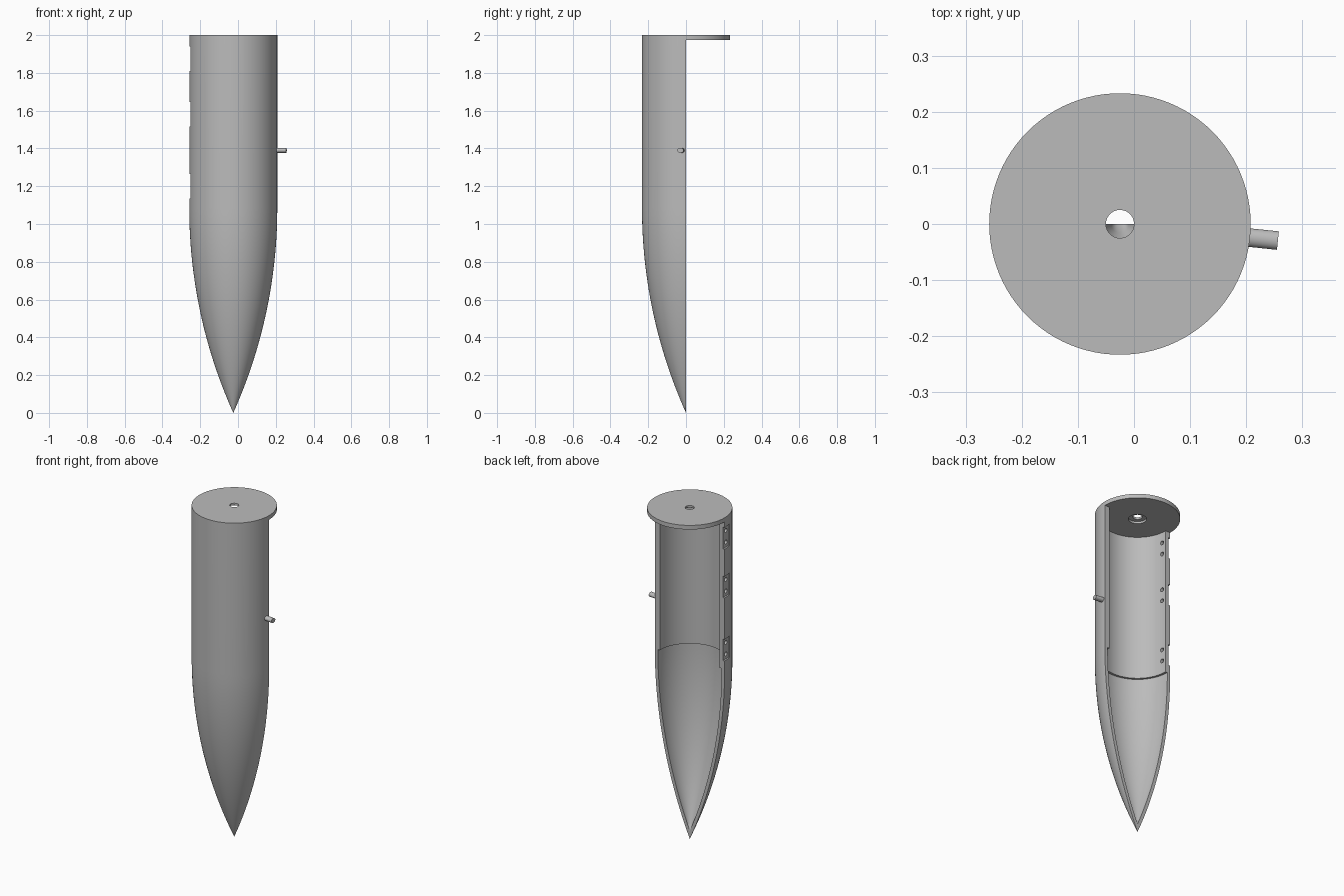
import bpy, bmesh, math
from mathutils import Matrix, Vector

cube = bpy.data.objects.get("Cube")
if cube:
    bpy.data.objects.remove(cube, do_unlink=True)

CX = -0.025          # axis of the round parts
R, R_IN = 0.233, 0.2
NOSE_H = 1.085       # ogive height
TOP, PLATE = 2.0, 0.025
NOSE_WALL = 0.02
SEGS = 96

grey = bpy.data.materials.new("plain grey")
grey.use_nodes = True
colour = (0.5, 0.5, 0.5, 1)
grey.diffuse_color = colour
grey.node_tree.nodes["Principled BSDF"].inputs["Base Color"].default_value = colour


def finish(name, bm):
    bmesh.ops.recalc_face_normals(bm, faces=bm.faces)
    mesh = bpy.data.meshes.new(name)
    bm.to_mesh(mesh)
    bm.free()
    mesh.materials.append(grey)
    obj = bpy.data.objects.new(name, mesh)
    bpy.context.collection.objects.link(obj)
    return obj


def activate(obj):
    bpy.ops.object.select_all(action='DESELECT')
    obj.select_set(True)
    bpy.context.view_layer.objects.active = obj


def smooth(obj):
    activate(obj)
    bpy.ops.object.shade_smooth_by_angle(angle=math.radians(30))


def lathe(name, profile, start, sweep, steps):
    """Revolve a closed (radius, z) outline; cap the ends of a partial turn."""
    bm = bmesh.new()
    full = sweep > 6.28
    rings = []
    for i in range(steps if full else steps + 1):
        a = start + sweep * i / steps
        rings.append([bm.verts.new((CX + r * math.cos(a), r * math.sin(a), z))
                      for r, z in profile])
    n = len(profile)
    for i in range(steps):
        a, b = rings[i], rings[(i + 1) % len(rings)]
        for j in range(n):
            k = (j + 1) % n
            if profile[j][0] + profile[k][0] > 0:
                bm.faces.new((a[j], a[k], b[k], b[j]))
    if not full:
        bm.faces.new(rings[0])
        bm.faces.new(rings[-1])
    bmesh.ops.remove_doubles(bm, verts=bm.verts, dist=1e-5)
    return finish(name, bm)


# Half shell: ogive nose below a thicker-walled straight sleeve
rho = (R * R + NOSE_H ** 2) / (2 * R)


def ogive(radius, z):
    return max(0, math.sqrt(radius ** 2 - (NOSE_H - z) ** 2) + R - rho)


inner_rho = rho - NOSE_WALL
inner_tip = NOSE_H - math.sqrt(inner_rho ** 2 - (rho - R) ** 2)
N = 28
outer = [(ogive(rho, NOSE_H * i / N), NOSE_H * i / N) for i in range(N + 1)]
inner = []
for i in range(N + 1):
    z = NOSE_H + (inner_tip - NOSE_H) * i / N
    inner.append((ogive(inner_rho, z), z))
outer[0], inner[-1] = (0, 0), (0, inner_tip)
sleeve = [(R, TOP - PLATE), (R_IN, TOP - PLATE), (R_IN, NOSE_H)]
shell = lathe("half_shell", outer + sleeve + inner, math.pi, math.pi, SEGS // 2)

# Hinge pockets, each with two screw holes, along the right edge
bm = bmesh.new()
for zc in (1.875, 1.58, 1.2):
    box = Matrix.Translation((CX - R - 0.019, 0, zc)) @ Matrix.Diagonal((0.06, 0.11, 0.13, 1))
    bmesh.ops.create_cube(bm, size=1, matrix=box)
pockets = finish("pocket_cutter", bm)
bm = bmesh.new()
for zc in (1.875, 1.58, 1.2):
    for dz in (-0.035, 0.035):
        turn = Matrix.Translation((CX - R, -0.027, zc + dz)) @ Matrix.Rotation(math.pi / 2, 4, 'Y')
        bmesh.ops.create_cone(bm, cap_ends=True, segments=20, radius1=0.012,
                              radius2=0.012, depth=0.15, matrix=turn)
holes = finish("screw_hole_cutter", bm)
for cutter in (pockets, holes):
    cutter.hide_render = True
    mod = shell.modifiers.new("cut", 'BOOLEAN')
    mod.operation, mod.solver, mod.object = 'DIFFERENCE', 'EXACT', cutter
    activate(shell)
    bpy.ops.object.modifier_apply(modifier=mod.name)
    bpy.data.objects.remove(cutter, do_unlink=True)
smooth(shell)

# Round top plate with a counterbored centre hole
bottom = TOP - PLATE
plate = lathe("top_plate", [(R, bottom), (R, TOP), (0.025, TOP), (0.025, TOP - 0.012),
                            (0.05, TOP - 0.012), (0.05, bottom)], 0, 2 * math.pi, SEGS)
smooth(plate)

# Small oval latch pin, pointing out from the axis on the left side
angle = math.radians(-6)
length = 0.065
mid = R + 0.05 - length / 2
bm = bmesh.new()
place = (Matrix.Translation((CX, 0, 1.39)) @ Matrix.Rotation(angle, 4, 'Z')
         @ Matrix.Translation((mid, 0, 0)) @ Matrix.Rotation(math.pi / 2, 4, 'Y')
         @ Matrix.Diagonal((0.0135, 0.0165, 1, 1)))
bmesh.ops.create_cone(bm, cap_ends=True, segments=32, radius1=1, radius2=1,
                      depth=length, matrix=place)
smooth(finish("latch_pin", bm))
